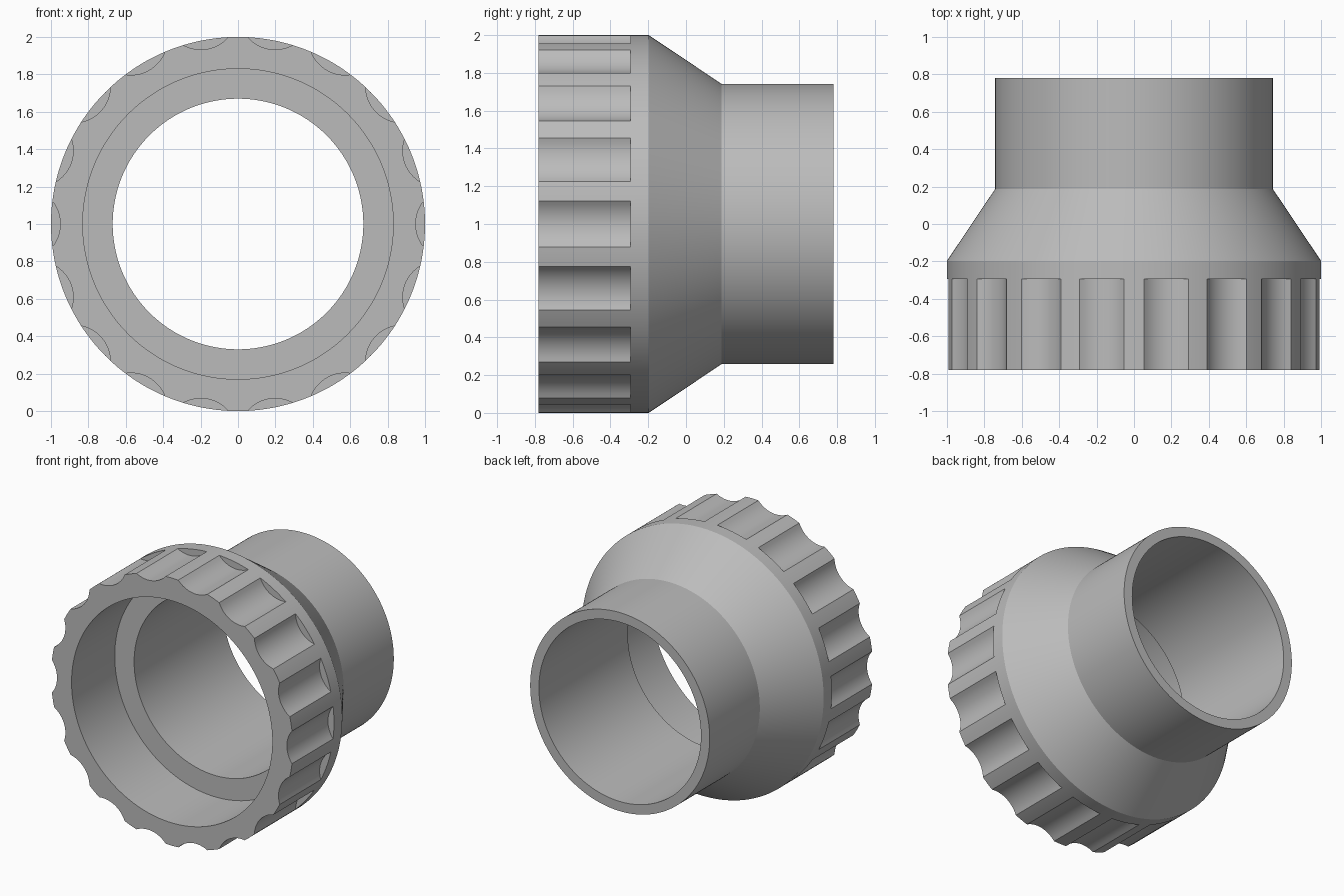
import bpy
import bmesh
from math import acos, cos, sin, sqrt, pi, radians

cube = bpy.data.objects.get("Cube")
if cube:
    bpy.data.objects.remove(cube, do_unlink=True)

# Sizes
GRIPS = 18            # finger scallops around the collar
CUT_DIST = 1.146      # distance of scallop centres from the axis
CUT_RADIUS = 0.196
ARC_STEPS, LAND_STEPS = 12, 4
FRONT, BACK = -0.78, 0.78

# Angles shared by every ring: fine steps over each scallop and each land
pitch = 2 * pi / GRIPS
edge = acos((1 + CUT_DIST ** 2 - CUT_RADIUS ** 2) / (2 * CUT_DIST))
offsets = [-edge + 2 * edge * i / ARC_STEPS for i in range(ARC_STEPS)]
offsets += [edge + (pitch - 2 * edge) * i / LAND_STEPS for i in range(LAND_STEPS)]


def scallop_radius(a):
    """Outer radius of the grip at offset a from a scallop's centre."""
    if abs(a) >= edge - 1e-6:
        return 1.0
    return CUT_DIST * cos(a) - sqrt(CUT_RADIUS ** 2 - (CUT_DIST * sin(a)) ** 2)


def ring(bm, y, radius):
    """Ring of vertices around the y axis; radius None gives the grip outline."""
    verts = []
    for g in range(GRIPS):
        for a in offsets:
            r = scallop_radius(a) if radius is None else radius
            t = g * pitch + a
            verts.append(bm.verts.new((r * cos(t), y, 1 + r * sin(t))))
    return verts


# Closed section: grip, collar, cone, pipe, then back along the bore
section = [
    (FRONT, None), (-0.295, None), (-0.295, 1.0), (-0.197, 1.0),
    (0.188, 0.742), (BACK, 0.742), (BACK, 0.67),
    (-0.27, 0.67), (-0.27, 0.83), (FRONT, 0.83),
]

bm = bmesh.new()
rings = [ring(bm, y, r) for y, r in section]
for k, lower in enumerate(rings):
    upper = rings[(k + 1) % len(rings)]
    for i in range(len(lower)):
        j = (i + 1) % len(lower)
        bm.faces.new((lower[i], lower[j], upper[j], upper[i]))
bmesh.ops.remove_doubles(bm, verts=bm.verts, dist=1e-5)
bmesh.ops.recalc_face_normals(bm, faces=bm.faces)

mesh = bpy.data.meshes.new("pipe_reducer_collar")
bm.to_mesh(mesh)
bm.free()
fitting = bpy.data.objects.new("pipe_reducer_collar", mesh)
bpy.context.collection.objects.link(fitting)

# Grey plastic
grey = bpy.data.materials.new("grey_plastic")
grey.use_nodes = True
colour = (0.5, 0.5, 0.5, 1)
grey.diffuse_color = colour
for node in grey.node_tree.nodes:
    if node.type == 'BSDF_PRINCIPLED':
        node.inputs["Base Color"].default_value = colour
mesh.materials.append(grey)

# Smooth round walls, crisp rims
bpy.ops.object.select_all(action='DESELECT')
fitting.select_set(True)
bpy.context.view_layer.objects.active = fitting
bpy.ops.object.shade_smooth_by_angle(angle=radians(25))
